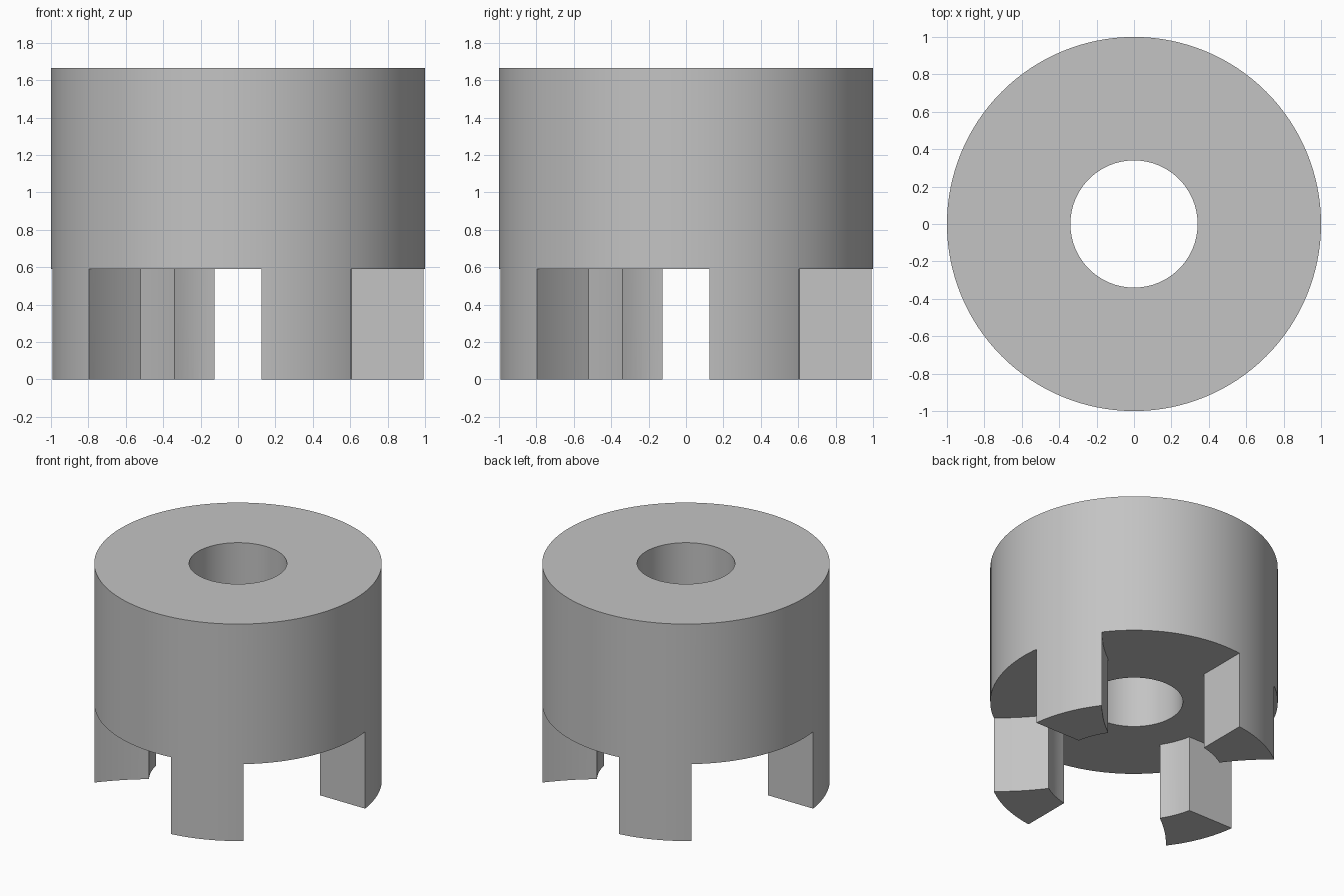
import bpy
import bmesh
from math import cos, sin, radians
from mathutils import Vector, Matrix

cube = bpy.data.objects.get("Cube")
if cube:
    bpy.data.objects.remove(cube, do_unlink=True)

HEIGHT, JAW_HEIGHT = 1.665, 0.59
OUTER_R, BORE_R, JAW_INNER_R = 1.0, 0.34, 0.62

grey = bpy.data.materials.new("plain_grey")
grey.use_nodes = True
colour = (0.55, 0.55, 0.55, 1)
grey.diffuse_color = colour
grey.node_tree.nodes["Principled BSDF"].inputs["Base Color"].default_value = colour


def mesh_object(name, bm):
    bmesh.ops.recalc_face_normals(bm, faces=bm.faces)
    mesh = bpy.data.meshes.new(name)
    bm.to_mesh(mesh)
    bm.free()
    mesh.materials.append(grey)
    obj = bpy.data.objects.new(name, mesh)
    bpy.context.collection.objects.link(obj)
    return obj


# Hub: a rectangular section spun into a bored cylinder
bm = bmesh.new()
corners = [bm.verts.new((r, 0, z)) for r, z in
           ((BORE_R, 0), (OUTER_R, 0), (OUTER_R, HEIGHT), (BORE_R, HEIGHT))]
section = [bm.edges.new((corners[i], corners[(i + 1) % 4])) for i in range(4)]
bmesh.ops.spin(bm, geom=corners + section, cent=(0, 0, 0), axis=(0, 0, 1),
               angle=radians(360), steps=128, use_merge=True)
bmesh.ops.remove_doubles(bm, verts=bm.verts, dist=0.0001)
coupling = mesh_object("jaw_coupling_hub", bm)

# One quarter of the recess outline: flat flank, inner arc, hollow flank
quarter = [Vector((-0.125, 1.3, 0))]
for i in range(9):
    a = radians(101.63 + (123.2 - 101.63) * i / 8)
    quarter.append(Vector((cos(a), sin(a), 0)) * JAW_INNER_R)
start, end = quarter[-1], Vector((-0.604, 0.797, 0))
span = end - start
hollow = Vector((span.y, -span.x, 0)).normalized() * 0.012
for i in range(1, 13):
    t = i / 8
    quarter.append(start + span * t + hollow * 4 * t * (1 - t))
quarter.append(Vector((-1.3, 1.3, 0)))

# Recess cutter: four turned quarters extruded upward
bm = bmesh.new()
outline = []
for k in range(4):
    turn = Matrix.Rotation(radians(90 * k), 3, 'Z')
    outline += [bm.verts.new(turn @ p - Vector((0, 0, 0.2))) for p in quarter]
base = bm.faces.new(outline)
top = bmesh.ops.extrude_face_region(bm, geom=[base])["geom"]
for v in top:
    if isinstance(v, bmesh.types.BMVert):
        v.co.z = JAW_HEIGHT
cutter = mesh_object("recess_cutter", bm)
cutter.hide_render = True

# Cut the recess, leaving four jaws, and bake the result
cut = coupling.modifiers.new("recess", 'BOOLEAN')
cut.operation = 'DIFFERENCE'
cut.solver = 'EXACT'
cut.object = cutter
bpy.context.view_layer.update()
graph = bpy.context.evaluated_depsgraph_get()
baked = bpy.data.meshes.new_from_object(coupling.evaluated_get(graph))
coupling.modifiers.clear()
coupling.data = baked
bpy.data.objects.remove(cutter, do_unlink=True)

# Smooth the curved walls, keep the rims crisp
bpy.ops.object.select_all(action='DESELECT')
coupling.select_set(True)
bpy.context.view_layer.objects.active = coupling
bpy.ops.object.shade_smooth_by_angle(angle=radians(15))
